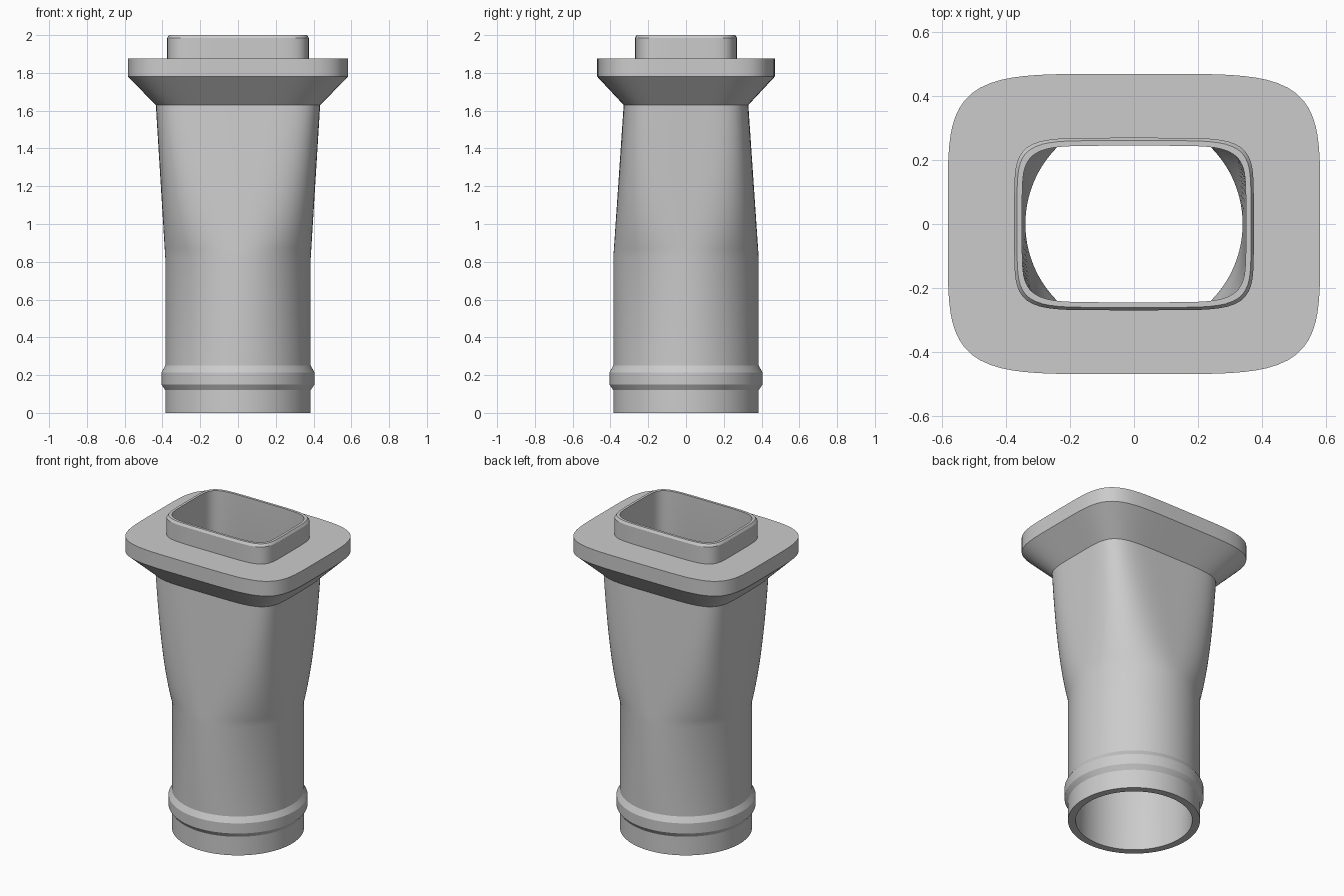
import bpy, bmesh, math

SEGMENTS = 128
STEPS = 16

cube = bpy.data.objects.get("Cube")
if cube:
    bpy.data.objects.remove(cube, do_unlink=True)


def make_material(name, colour):
    mat = bpy.data.materials.new(name)
    mat.use_nodes = True
    mat.diffuse_color = colour
    mat.node_tree.nodes["Principled BSDF"].inputs["Base Color"].default_value = colour
    return mat


def section(half_x, half_y, z, power):
    """Superellipse ring: power 2 is round, higher is boxier."""
    ring = []
    for i in range(SEGMENTS):
        t = math.tau * i / SEGMENTS
        c, s = math.cos(t) * half_x, math.sin(t) * half_y
        r = (abs(c / half_x) ** power + abs(s / half_y) ** power) ** (-1 / power)
        ring.append((c * r, s * r, z))
    return ring


def circle(radius, z):
    return (radius, radius, z, 2)


def blend(start, end):
    """Intermediate sections morphing one outline into another."""
    return [tuple(a + (b - a) * k / STEPS for a, b in zip(start, end))
            for k in range(STEPS + 1)]


def loft(name, sections, mat):
    """Skin closed outlines, joining the last one back to the first."""
    bm = bmesh.new()
    rings = [[bm.verts.new(p) for p in section(*s)] for s in sections]
    for lower, upper in zip(rings, rings[1:] + rings[:1]):
        for i in range(SEGMENTS):
            j = (i + 1) % SEGMENTS
            bm.faces.new((lower[i], lower[j], upper[j], upper[i]))
    bmesh.ops.recalc_face_normals(bm, faces=bm.faces)
    mesh = bpy.data.meshes.new(name)
    bm.to_mesh(mesh)
    bm.free()
    obj = bpy.data.objects.new(name, mesh)
    bpy.context.collection.objects.link(obj)
    mesh.materials.append(mat)
    bpy.ops.object.select_all(action="DESELECT")
    obj.select_set(True)
    bpy.context.view_layer.objects.active = obj
    bpy.ops.object.shade_smooth_by_angle(angle=math.radians(25))
    return obj


grey = make_material("plain grey", (0.6, 0.6, 0.6, 1))

# Round hose socket with a raised retaining bead
socket = [circle(0.385, 0), circle(0.385, 0.12), circle(0.405, 0.15),
          circle(0.405, 0.215), circle(0.385, 0.25)]
# Neck changing from round to rectangular
neck = blend(circle(0.385, 0.82), (0.435, 0.33, 1.63, 5))
# Flared flange
flange = [(0.583, 0.47, 1.78, 5), (0.583, 0.47, 1.875, 5)]
# Rectangular spigot with a chamfered rim
spigot = [(0.375, 0.27, 1.875, 6), (0.375, 0.27, 1.985, 6), (0.366, 0.261, 2, 6)]
# Hollow bore, from the rim back down to the socket mouth
bore = [(0.35, 0.245, 2, 6)] + blend((0.35, 0.245, 1.63, 6), circle(0.34, 0.82))
bore.append(circle(0.34, 0))

loft("duct_adapter", socket + neck + flange + spigot + bore, grey)
